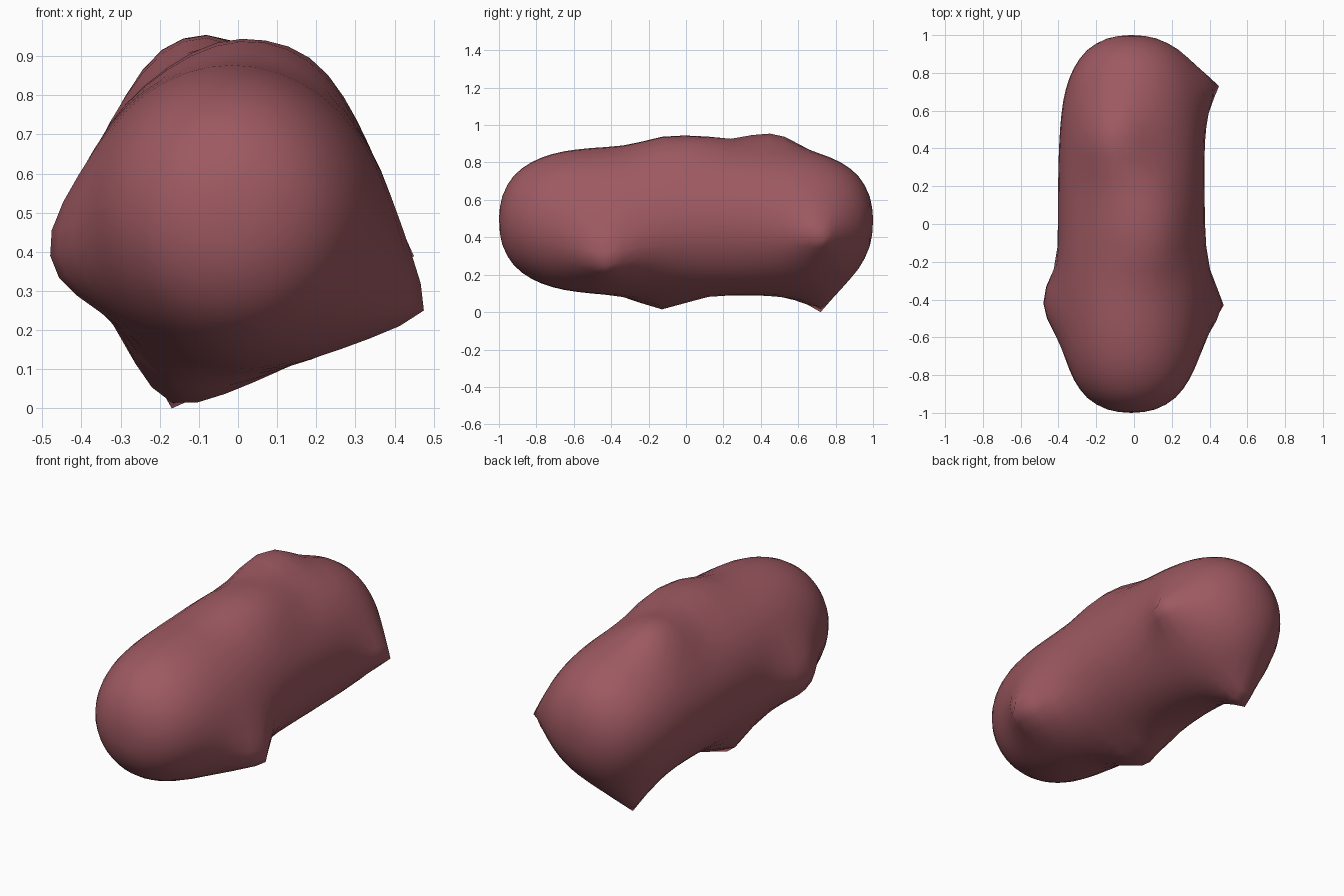
import bpy, bmesh, math
from mathutils import Vector

if "Cube" in bpy.data.objects:
    bpy.data.objects.remove(bpy.data.objects["Cube"])

# Capsule-like body: (y, half-size) stations, mirrored front to back
HALF = [(0, .40), (.12, .40), (.24, .398), (.34, .396), (.43, .392), (.51, .387),
        (.58, .38), (.65, .37), (.715, .355), (.77, .337), (.825, .312), (.875, .28),
        (.92, .24), (.955, .19), (.982, .13), (.995, .07)]
stations = [(-y, r) for y, r in reversed(HALF[1:])] + HALF
SEG = 40
CX, CZ = -.015, .49

bm = bmesh.new()
rings = []
for y, r in stations:
    rings.append([bm.verts.new((CX + .97 * r * math.cos(2 * math.pi * i / SEG), y,
                                CZ + r * math.sin(2 * math.pi * i / SEG)))
                  for i in range(SEG)])
for a, b in zip(rings, rings[1:]):
    for i in range(SEG):
        j = (i + 1) % SEG
        bm.faces.new((a[i], a[j], b[j], b[i]))
for ring, y in ((rings[0], -1), (rings[-1], 1)):
    tip = bm.verts.new((CX, y, CZ + .01))
    for i in range(SEG):
        bm.faces.new((ring[i], ring[(i + 1) % SEG], tip))
bmesh.ops.recalc_face_normals(bm, faces=bm.faces)

# Knobs and limb stubs: peak position, radius, falloff sharpness
BUMPS = [
    ((.07, -.01, .94), .27, 3.0),
    ((-.14, .45, .945), .20, 2.4),
    ((-.48, -.42, .39), .19, 2.2),
    ((.475, -.43, .25), .20, 1.4),
    ((.45, .73, .39), .16, 1.2),
    ((-.17, .72, .0), .16, 1.2),
    ((-.17, -.13, .015), .18, 1.8),
]
base = {v: v.co.copy() for v in bm.verts}
for peak, radius, sharp in BUMPS:
    peak = Vector(peak)
    near = min(base, key=lambda v: (base[v] - peak).length)
    root = base[near]
    push = peak - root
    for v, co in base.items():
        v.co += push * math.exp(-((co - root).length / radius) ** sharp * 1.2)

mesh = bpy.data.meshes.new("body")
bm.to_mesh(mesh)
bm.free()
body = bpy.data.objects.new("body", mesh)
bpy.context.collection.objects.link(body)
mesh.shade_smooth()

# Muted red skin
mat = bpy.data.materials.new("muted_red")
mat.diffuse_color = (.34, .10, .12, 1)
mat.use_nodes = True
mat.node_tree.nodes["Principled BSDF"].inputs["Base Color"].default_value = mat.diffuse_color
mesh.materials.append(mat)
